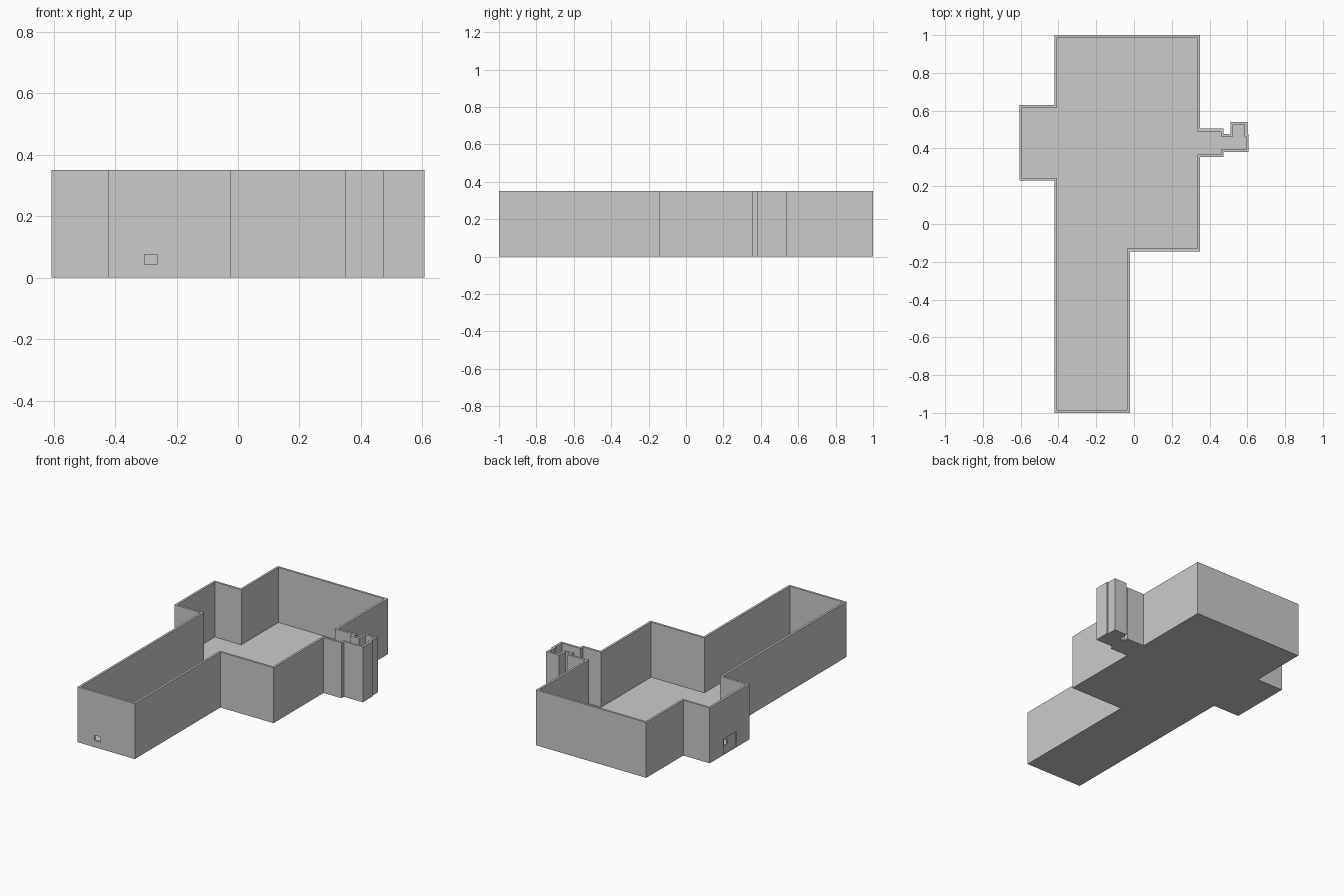
import bpy, bmesh

if "Cube" in bpy.data.objects:
    bpy.data.objects.remove(bpy.data.objects["Cube"])

H = 0.35       # wall height
T = 0.014      # wall thickness
FLOOR = 0.002  # floor top

# Outer outline of the building, clockwise seen from above
outline = [(-0.422, 1), (0.35, 1), (0.35, 0.505), (0.475, 0.505), (0.475, 0.477),
           (0.51, 0.477), (0.51, 0.54), (0.6, 0.54), (0.6, 0.477), (0.607, 0.477),
           (0.607, 0.38), (0.475, 0.38), (0.475, 0.355), (0.35, 0.355), (0.35, -0.145),
           (-0.022, -0.145), (-0.022, -1), (-0.422, -1), (-0.422, 0.23), (-0.607, 0.23),
           (-0.607, 0.63), (-0.422, 0.63)]


def inset(points, d):
    """Move every edge of a right-angled clockwise outline inward by d."""
    result = []
    for i, (x, y) in enumerate(points):
        for a, b in ((points[i - 1], (x, y)), ((x, y), points[(i + 1) % len(points)])):
            if abs(b[0] - a[0]) > 1e-6:
                ny = -d if b[0] > a[0] else d
            else:
                nx = d if b[1] > a[1] else -d
        result.append((x + nx, y + ny))
    return result


def cut(target, name, lo, hi):
    """Cut a box shaped opening."""
    bpy.ops.mesh.primitive_cube_add(size=1, location=[(a + b) / 2 for a, b in zip(lo, hi)])
    box = bpy.context.object
    box.name = name
    box.scale = [b - a for a, b in zip(lo, hi)]
    box.hide_render = True
    box.display_type = 'WIRE'
    mod = target.modifiers.new(name, 'BOOLEAN')
    mod.operation = 'DIFFERENCE'
    mod.solver = 'EXACT'
    mod.object = box
    bpy.context.view_layer.update()
    bpy.context.view_layer.objects.active = target
    bpy.ops.object.modifier_apply(modifier=mod.name)
    bpy.data.objects.remove(box)


# Walls and floor as one closed tray
bm = bmesh.new()
inner = inset(outline, T)
rings = [[bm.verts.new((x, y, z)) for x, y in pts]
         for pts, z in ((outline, 0), (outline, H), (inner, H), (inner, FLOOR))]
n = len(outline)
for lower, upper in zip(rings, rings[1:]):
    for i in range(n):
        j = (i + 1) % n
        bm.faces.new((lower[i], lower[j], upper[j], upper[i]))
bm.faces.new(rings[0])
bm.faces.new(rings[3])
bmesh.ops.recalc_face_normals(bm, faces=bm.faces)
mesh = bpy.data.meshes.new("room_walls")
bm.to_mesh(mesh)
bm.free()
room = bpy.data.objects.new("room_walls", mesh)
bpy.context.collection.objects.link(room)

# Small window in the front wall
cut(room, "front_window", (-0.305, -1.05, 0.042), (-0.263, -0.95, 0.075))

# Recessed door with a little window in the left alcove wall
cut(room, "door_recess", (-0.65, 0.36, 0.004), (-0.6, 0.49, 0.1))
cut(room, "door_window", (-0.65, 0.445, 0.05), (-0.55, 0.475, 0.085))
